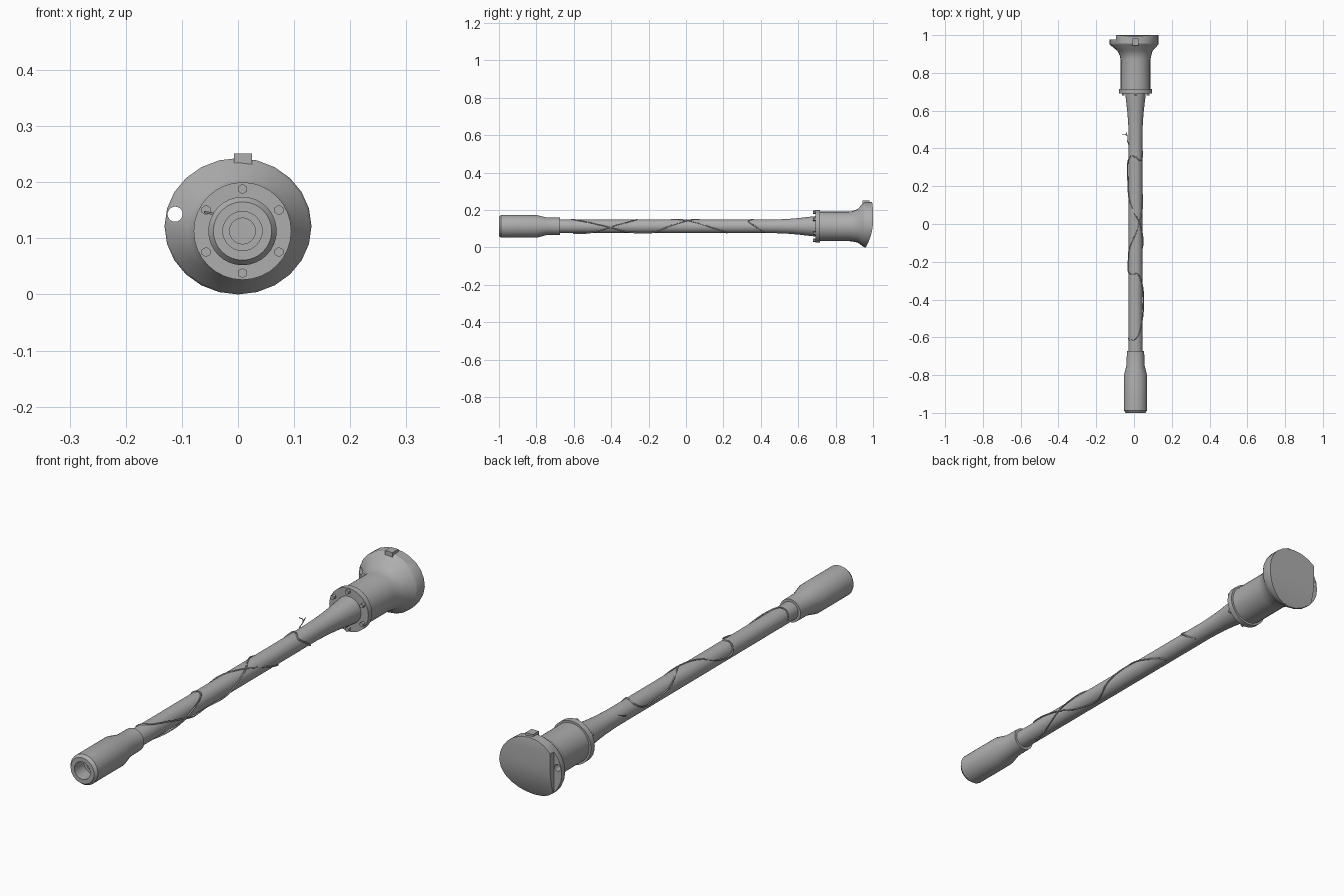
import bpy, bmesh, math
from mathutils import Vector, Matrix

if "Cube" in bpy.data.objects:
    bpy.data.objects.remove(bpy.data.objects["Cube"])

AX, AZ = 0.008, 0.113          # gun axis, running along y


def material(name, c):
    m = bpy.data.materials.new(name)
    m.diffuse_color = (c, c, c, 1)
    m.use_nodes = True
    m.node_tree.nodes["Principled BSDF"].inputs["Base Color"].default_value = m.diffuse_color
    return m


STEEL = material("grey steel", 0.42)


def finish(name, bm, angle=30):
    bmesh.ops.recalc_face_normals(bm, faces=bm.faces)
    me = bpy.data.meshes.new(name)
    bm.to_mesh(me)
    bm.free()
    ob = bpy.data.objects.new(name, me)
    bpy.context.collection.objects.link(ob)
    me.materials.append(STEEL)
    smooth(ob, angle)
    return ob


def smooth(ob, angle=30):
    bpy.ops.object.select_all(action='DESELECT')
    ob.select_set(True)
    bpy.context.view_layer.objects.active = ob
    bpy.ops.object.shade_smooth_by_angle(angle=math.radians(angle))


def loft(bm, rings):
    for a, b in zip(rings, rings[1:]):
        n = len(a)
        for i in range(n):
            j = (i + 1) % n
            bm.faces.new((a[i], a[j], b[j], b[i]))


def ring(bm, y, rx, rz, cx=AX, cz=AZ, n=32):
    return [bm.verts.new((cx + rx * math.sin(math.tau * i / n), y,
                          cz + rz * math.cos(math.tau * i / n))) for i in range(n)]


def lathe(name, profile, n=32):
    bm = bmesh.new()
    rings = [ring(bm, y, r, r, n=n) for y, r in profile]
    loft(bm, rings)
    bm.faces.new(rings[0])
    bm.faces.new(rings[-1])
    return finish(name, bm)


def box(name, lo, hi):
    bm = bmesh.new()
    bmesh.ops.create_cube(bm, size=1)
    for v in bm.verts:
        v.co = [(a + b) / 2 + c * (b - a) for a, b, c in zip(lo, hi, v.co)]
    return finish(name, bm)


def cut(ob, cutter):
    m = ob.modifiers.new("cut", 'BOOLEAN')
    m.operation, m.solver, m.object = 'DIFFERENCE', 'EXACT', cutter
    bpy.context.view_layer.objects.active = ob
    bpy.ops.object.modifier_apply(modifier=m.name)
    bpy.data.objects.remove(cutter)


# Muzzle sleeve with stepped bore, barrel, rear flange
lathe("muzzle_sleeve", [(-0.86, 0.023), (-0.94, 0.023), (-0.94, 0.035), (-1.0, 0.035),
                        (-1.0, 0.052), (-0.988, 0.061), (-0.80, 0.061),
                        (-0.745, 0.047), (-0.673, 0.046), (-0.673, 0.03)])
lathe("barrel", [(-0.70, 0.036), (0.46, 0.036), (0.54, 0.039), (0.60, 0.044),
                 (0.66, 0.051), (0.70, 0.055)])
lathe("flange", [(0.692, 0.04), (0.692, 0.087), (0.716, 0.087), (0.716, 0.06)])

# Hexagonal flange bolts
bm = bmesh.new()
for k in range(6):
    a = math.tau * k / 6
    rot = Matrix.Translation((AX + 0.075 * math.sin(a), 0.688, AZ + 0.075 * math.cos(a)))
    bmesh.ops.create_cone(bm, cap_ends=True, segments=6, radius1=0.009, radius2=0.009,
                          depth=0.018, matrix=rot @ Matrix.Rotation(math.pi / 2, 4, 'X'))
finish("flange_bolts", bm)


# Mantlet: round drum flaring into a wide oval shield with a curved back
def back_y(z):
    return 1.0 - 2.0 * max(0, 0.14 - z) ** 2 - 0.6 * max(0, z - 0.20) ** 1.5


N = 24
bm = bmesh.new()
rings = [ring(bm, 0.71, 0.079, 0.079, n=N), ring(bm, 0.87, 0.079, 0.079, n=N),
         ring(bm, 0.89, 0.083, 0.081, n=N),
         ring(bm, 0.918, 0.094, 0.09, 0.005, 0.116, N),
         ring(bm, 0.948, 0.127, 0.117, 0, 0.121, N),
         ring(bm, 0.956, 0.131, 0.1215, 0, 0.1215, N),
         ring(bm, 1.0, 0.131, 0.1215, 0, 0.1215, N)]
for v in rings[-1]:
    v.co.y = back_y(v.co.z)
loft(bm, rings)
bm.faces.new(rings[0])
e = rings[-1]
bm.faces.new((e[0], e[1], e[N - 1]))
bm.faces.new((e[N // 2], e[N // 2 + 1], e[N // 2 - 1]))
for i in range(1, N // 2 - 1):
    bm.faces.new((e[i], e[i + 1], e[N - i - 1], e[N - i]))
mantlet = finish("mantlet", bm)
cut(mantlet, box("notch_cutter", (-0.2, 0.976, -0.1), (-0.096, 1.1, 0.4)))
bm = bmesh.new()
bmesh.ops.create_cone(bm, cap_ends=True, segments=20, radius1=0.0135, radius2=0.0135, depth=0.4,
                      matrix=Matrix.Translation((-0.112, 0.95, 0.143)) @ Matrix.Rotation(math.pi / 2, 4, 'X'))
cut(mantlet, finish("sight_hole_cutter", bm))
smooth(mantlet)
box("top_tab", (-0.007, 0.945, 0.22), (0.025, 0.982, 0.251))


# Wires wound loosely around the barrel: (y, degrees from top toward +x, radius)
def wire(name, pts, r=0.003):
    cu = bpy.data.curves.new(name, 'CURVE')
    cu.dimensions = '3D'
    cu.bevel_depth, cu.bevel_resolution, cu.use_fill_caps = r, 1, True
    sp = cu.splines.new('POLY')
    sp.points.add(len(pts) - 1)
    for p, q in zip(sp.points, pts):
        p.co = (*q, 1)
    ob = bpy.data.objects.new(name, cu)
    bpy.context.collection.objects.link(ob)
    cu.materials.append(STEEL)
    bpy.ops.object.select_all(action='DESELECT')
    ob.select_set(True)
    bpy.context.view_layer.objects.active = ob
    bpy.ops.object.convert(target='MESH')
    smooth(bpy.context.object, 60)


def wound(keys, steps=10):
    k = [Vector(q) for q in [keys[0]] + keys + [keys[-1]]]
    out = []
    for a, b, c, d in zip(k, k[1:], k[2:], k[3:]):
        for s in range(steps):
            t = s / steps
            q = 0.5 * (2 * b + (c - a) * t + (2 * a - 5 * b + 4 * c - d) * t * t
                       + (3 * b - a - 3 * c + d) * t ** 3)
            th = math.radians(q.y)
            out.append((AX + q.z * math.sin(th), q.x, AZ + q.z * math.cos(th)))
    return out


wire("long_wire", wound([(-0.605, -95, .037), (-0.615, -30, .037), (-0.59, 25, .038), (-0.5, 65, .041),
                         (-0.4, 100, .043), (-0.3, 145, .039), (-0.2, 160, .038), (-0.1, 95, .040),
                         (0, 40, .037), (0.06, -10, .037), (0.16, -75, .039), (0.3, -90, .042),
                         (0.355, -50, .038), (0.355, 0, .037), (0.335, 45, .037), (0.37, 90, .038),
                         (0.42, 150, .038)]))
wire("short_wire", wound([(0.22, 165, .038), (0.2, 135, .038), (0.1, 80, .038), (0.02, 40, .038),
                          (-0.06, -5, .037), (-0.16, -80, .038), (-0.24, -95, .039), (-0.265, -40, .037),
                          (-0.265, 15, .037), (-0.3, 50, .040), (-0.4, 95, .043), (-0.5, 145, .040),
                          (-0.61, 195, .038)]))
# Loose frayed end
wire("loose_end", [(-0.028, 0.42, 0.118), (-0.036, 0.445, 0.128), (-0.036, 0.465, 0.138),
                   (-0.045, 0.476, 0.144), (-0.06, 0.474, 0.147)], 0.002)
wire("loose_strand", [(-0.036, 0.465, 0.138), (-0.04, 0.485, 0.148)], 0.002)
